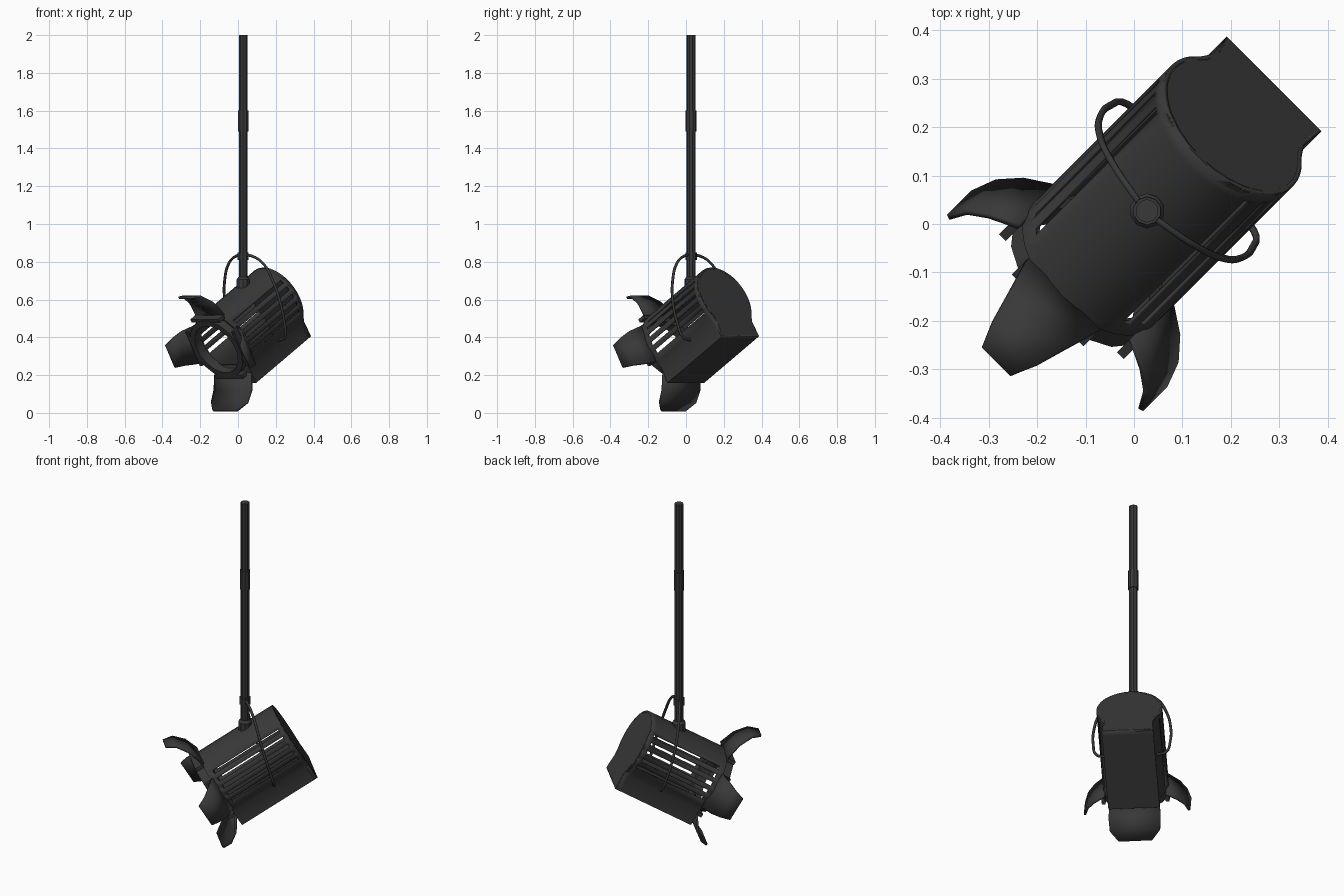
import bpy, bmesh, math
from mathutils import Matrix, Vector

if "Cube" in bpy.data.objects:
    bpy.data.objects.remove(bpy.data.objects["Cube"], do_unlink=True)

# One dark painted metal
metal = bpy.data.materials.new("dark_grey_metal")
metal.use_nodes = True
tone = (0.04, 0.04, 0.04, 1)
metal.diffuse_color = tone
metal.node_tree.nodes["Principled BSDF"].inputs["Base Color"].default_value = tone

# Lamp frame: local x across, y along the beam, z up from the housing
pitch = math.radians(31)
c, s, h = math.cos(pitch), math.sin(pitch), math.sqrt(0.5)
across = Vector((-h, h, 0))
beam = Vector((-c * h, -c * h, -s))
up = across.cross(beam)
LAMP = Matrix((across, beam, up)).transposed().to_4x4()
LAMP.translation = (0.288 * h, 0.288 * h, 0.607)
POLE = Matrix.Translation((0.027, 0.027, 0))


def finish(name, bm, matrix, thickness=0, offset=-1, smooth=True):
    bmesh.ops.recalc_face_normals(bm, faces=bm.faces)
    mesh = bpy.data.meshes.new(name)
    bm.to_mesh(mesh)
    bm.free()
    mesh.materials.append(metal)
    obj = bpy.data.objects.new(name, mesh)
    bpy.context.collection.objects.link(obj)
    obj.matrix_world = matrix
    if smooth:
        bpy.ops.object.select_all(action='DESELECT')
        obj.select_set(True)
        bpy.context.view_layer.objects.active = obj
        bpy.ops.object.shade_smooth_by_angle(angle=math.radians(32))
    if thickness:
        mod = obj.modifiers.new("thickness", 'SOLIDIFY')
        mod.thickness = thickness
        mod.offset = offset
    return obj


def loft(bm, rings, closed=True):
    """Join rows of points with quads, returning the faces row by row."""
    rows = [[bm.verts.new(p) for p in ring] for ring in rings]
    out = []
    for a, b in zip(rows, rows[1:]):
        n = len(a)
        out.append([bm.faces.new((a[i], a[(i + 1) % n], b[(i + 1) % n], b[i]))
                    for i in range(n if closed else n - 1)])
    return rows, out


def lathe(name, profile, sides, matrix, axis, loop=False):
    """Spin (radius, height) points about z or y."""
    bm = bmesh.new()
    rings = []
    for r, t in profile + (profile[:1] if loop else []):
        ring = []
        for i in range(sides):
            a = math.tau * (i + 0.5) / sides
            p, q = r * math.cos(a), r * math.sin(a)
            ring.append((p, q, t) if axis == 'z' else (p, t, q))
        rings.append(ring)
    rows, _ = loft(bm, rings)
    if loop:
        bmesh.ops.remove_doubles(bm, verts=bm.verts, dist=1e-5)
    else:
        bm.faces.new(rows[0])
        bm.faces.new(rows[-1])
    return finish(name, bm, matrix)


# Housing section: rounded top and sides over a box-shaped base
slots = [46 + 15 * i for i in range(5)]
angles = [0, 13, 26, 39] + [a + d for a in slots for d in (0, 7)] + [124]
half = [(0.177 * math.sin(math.radians(a)), 0.19 * math.cos(math.radians(a)))
        for a in angles] + [(0.133, -0.144), (0.138, -0.235)]
section = half + [(-x, z) for x, z in reversed(half[1:])]
slot_ids = {4 + 2 * i for i in range(5)}
slot_ids |= {len(section) - 1 - i for i in slot_ids}

# Slotted housing with an open round front
bm = bmesh.new()
LENGTH, HOLE = 0.48, 0.145
rings = [[(x, y, z) for x, z in section] for y in (0, 0.03, 0.445, LENGTH)]
opening = []
for x, z in section:
    k = HOLE / math.hypot(x, z)
    opening.append((x * k, LENGTH, z * k))
_, strips = loft(bm, rings + [opening])
bmesh.ops.delete(bm, geom=[strips[1][i] for i in slot_ids], context='FACES')
finish("housing", bm, LAMP, 0.01)

# Rear cap plate
bm = bmesh.new()
rows, _ = loft(bm, [[(x, y, z) for x, z in section] for y in (0, 0.014)])
for row in rows:
    bm.faces.new(row)
finish("rear_cap", bm, LAMP, smooth=False)

# Lens ring around the opening
lathe("lens_ring", [(HOLE, 0.47), (0.176, 0.47), (0.176, 0.525), (HOLE, 0.525)],
      16, LAMP, 'y', loop=True)

# Barn doors: (distance along beam, distance out, half width)
top_door = [(0.47, 0.18, 0.105), (0.495, 0.27, 0.085), (0.54, 0.335, 0.065), (0.59, 0.357, 0.042)]
side_door = [(0.47, 0.165, 0.11), (0.51, 0.225, 0.1), (0.55, 0.262, 0.085), (0.6, 0.281, 0.068)]
low_door = [(0.48, 0.17, 0.135), (0.53, 0.25, 0.14), (0.585, 0.292, 0.135), (0.637, 0.312, 0.09)]
doors = {"top_door": (top_door, 0), "left_door": (side_door, 90),
         "bottom_door": (low_door, 180), "right_door": (side_door, 270)}
for name, (path, turn) in doors.items():
    spin = LAMP @ Matrix.Rotation(math.radians(turn), 4, 'Y')
    bm = bmesh.new()
    loft(bm, [[(-w, y, r), (w, y, r)] for y, r, w in path], closed=False)
    finish(name, bm, spin, 0.012, 0)
    # Hinge bar at the foot of each door
    bm = bmesh.new()
    bmesh.ops.create_cube(bm, size=1, matrix=Matrix.Translation((0, 0.498, 0.172))
                          @ Matrix.Diagonal((0.21, 0.045, 0.02, 1)))
    finish(name + "_hinge", bm, spin, smooth=False)

# Hanging pole with its sleeve and joints
lathe("pole", [(0.024, 0.67), (0.024, 2.0)], 10, POLE, 'z')
lathe("pole_sleeve", [(0.029, 1.49), (0.029, 1.6)], 10, POLE, 'z')
lathe("yoke_collar", [(0.03, 0.81), (0.03, 0.85)], 10, POLE, 'z')
lathe("pole_foot", [(0.036, 0.66), (0.036, 0.705), (0.026, 0.72)], 10, POLE, 'z')

# Thin wire yoke: (along, sideways, height), mirrored to both sides
side = [(0.045, 0.06, 0.83), (0.06, 0.13, 0.79), (0.08, 0.18, 0.7),
        (0.105, 0.205, 0.6), (0.14, 0.207, 0.48), (0.165, 0.185, 0.4), (0.168, 0.135, 0.385)]
path = [(u, -v, z) for u, v, z in reversed(side)] + [(0.038, 0, 0.835)] + side
curve = bpy.data.curves.new("yoke", 'CURVE')
curve.dimensions = '3D'
curve.bevel_depth = 0.0075
curve.bevel_resolution = 1
curve.resolution_u = 4
curve.use_fill_caps = True
spline = curve.splines.new('BEZIER')
spline.bezier_points.add(len(path) - 1)
for point, (u, v, z) in zip(spline.bezier_points, path):
    point.co = ((u + v) * h, (u - v) * h, z)
    point.handle_left_type = point.handle_right_type = 'AUTO'
curve.materials.append(metal)
bpy.context.collection.objects.link(bpy.data.objects.new("yoke", curve))
